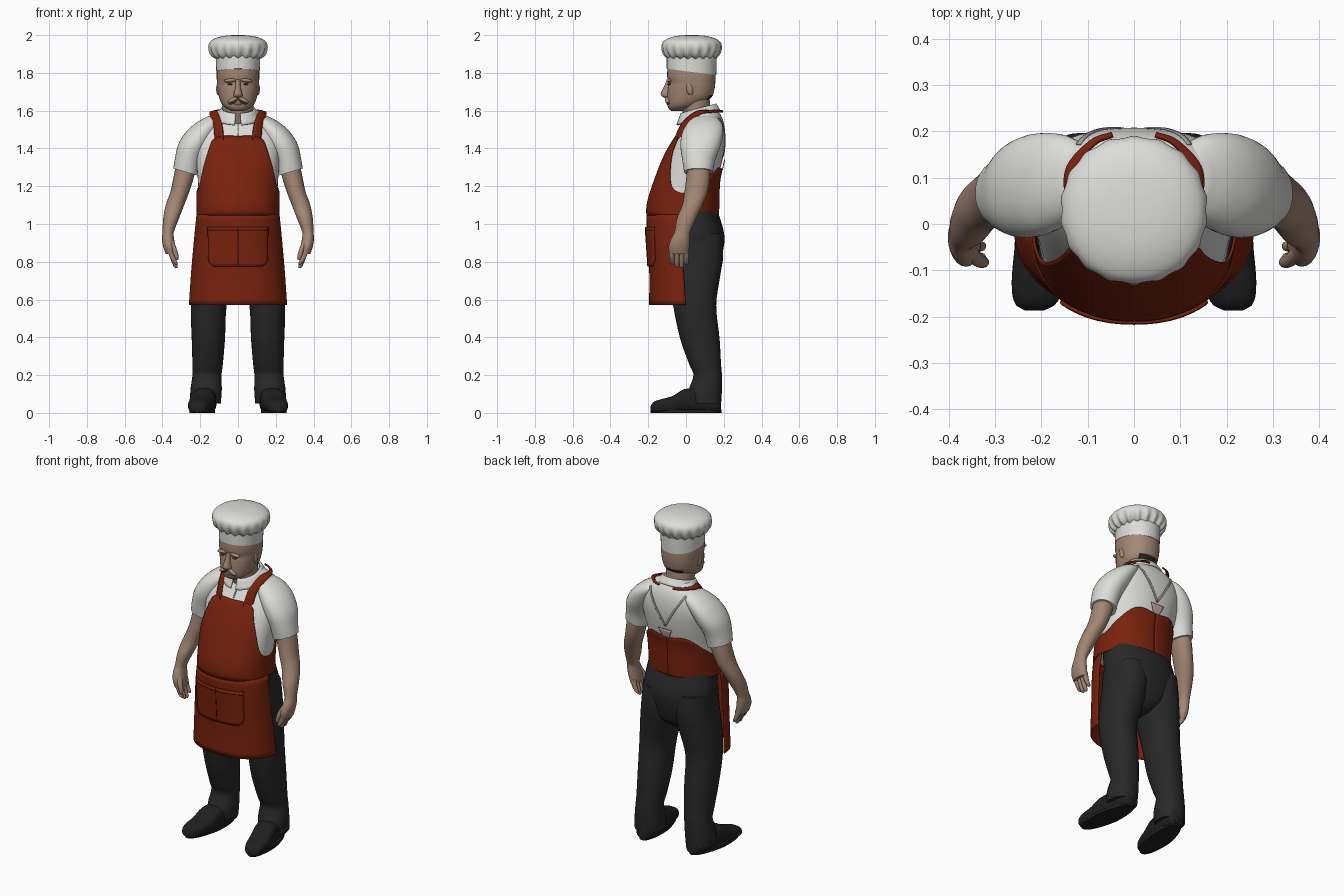
import bpy
from math import sin, cos, pi, atan2, radians

if "Cube" in bpy.data.objects:
    bpy.data.objects.remove(bpy.data.objects["Cube"])


def colour(name, r, g, b):
    m = bpy.data.materials.new(name)
    m.use_nodes = True
    m.diffuse_color = (r, g, b, 1)
    bsdf = m.node_tree.nodes["Principled BSDF"]
    bsdf.inputs["Base Color"].default_value = (r, g, b, 1)
    bsdf.inputs["Roughness"].default_value = 0.8
    return m


skin = colour("skin", .36, .235, .17)
hair = colour("hair", .37, .255, .18)
white = colour("white cloth", .72, .72, .69)
grey = colour("grey trim", .36, .36, .34)
red = colour("apron red", .19, .016, .004)
dark_red = colour("stitch red", .08, .008, .003)
black = colour("trouser black", .021, .021, .022)
leather = colour("shoe leather", .014, .014, .015)
eye_dark = colour("eye brown", .07, .04, .03)
pale = colour("pale patch", .52, .4, .34)
P = 2.2


def at(table, h):
    """Smoothly interpolate the rows of a table at height h."""
    h = min(max(h, table[0][0]), table[-1][0])
    i = max(k for k in range(len(table) - 1) if table[k][0] <= h)
    a, b = table[i], table[i + 1]
    p, q = table[max(i - 1, 0)], table[min(i + 2, len(table) - 1)]
    w = b[0] - a[0]
    f = (h - a[0]) / w
    out = []
    for c in range(1, len(a)):
        ma = (b[c] - p[c]) / (b[0] - p[0]) * w
        mb = (q[c] - a[c]) / (q[0] - a[0]) * w
        out.append((2*f**3 - 3*f*f + 1) * a[c] + (f**3 - 2*f*f + f) * ma
                   + (3*f*f - 2*f**3) * b[c] + (f**3 - f*f) * mb)
    return out


def spow(v, e):
    return (abs(v) ** e) * (1 if v > 0 else -1)


def surf(table, t, h, off=0, p=P):
    """Point on a body at angle t from the front."""
    cx, rx, lo, hi = at(table, h)
    return (cx + (rx + off) * spow(sin(t), 2 / p),
            (lo + hi) / 2 - ((hi - lo) / 2 + off) * spow(cos(t), 2 / p), h)


def face_y(table, x, z, off, side=-1):
    """Depth of a body's front or back at x, z."""
    cx, rx, lo, hi = at(table, z)
    k = max(0, 1 - min(1, abs((x - cx) / rx)) ** P) ** (1 / P)
    return (lo + hi) / 2 + side * ((hi - lo) / 2 * k + off)


def finish(name, verts, faces, mats):
    me = bpy.data.meshes.new(name)
    me.from_pydata(verts, [], faces)
    ob = bpy.data.objects.new(name, me)
    bpy.context.collection.objects.link(ob)
    for m in mats:
        me.materials.append(m)
    bpy.ops.object.select_all(action='DESELECT')
    ob.select_set(True)
    bpy.context.view_layer.objects.active = ob
    bpy.ops.object.mode_set(mode='EDIT')
    bpy.ops.mesh.select_all(action='SELECT')
    bpy.ops.mesh.normals_make_consistent(inside=False)
    bpy.ops.object.mode_set(mode='OBJECT')
    bpy.ops.object.shade_smooth_by_angle(angle=radians(50))
    return ob


def loft(name, table, *mats, s=1, n=32, k=4, p=P, lying=False, warp=None, rule=None):
    """Stack rounded sections (height, cx, rx, low, high) into a closed body."""
    hs = [a[0] + (b[0] - a[0]) * j / k for a, b in zip(table, table[1:]) for j in range(k)]
    hs.append(table[-1][0])
    verts = []
    for h in hs:
        for i in range(n):
            x, y, z = surf(table, 2 * pi * i / n, h, 0, p)
            if lying:
                y, z = z, y
            if warp:
                x, y, z = warp(x, y, z)
            verts.append((x * s, y, z))
    faces = [(r*n + i, r*n + (i+1) % n, r*n + n + (i+1) % n, r*n + n + i)
             for r in range(len(hs) - 1) for i in range(n)]
    faces += [tuple(range(n)), tuple(range(len(verts) - n, len(verts)))]
    ob = finish(name, verts, faces, mats)
    if rule:
        for f in ob.data.polygons:
            f.material_index = rule(f.center)


def sheet(name, f, nu, nv, mat, thick=.006):
    """Cloth panel from a function of u, v in 0..1."""
    verts = [f(i / nu, j / nv) for j in range(nv + 1) for i in range(nu + 1)]
    w = nu + 1
    faces = [(j*w + i, j*w + i + 1, j*w + w + i + 1, j*w + w + i)
             for j in range(nv) for i in range(nu)]
    ob = finish(name, verts, faces, [mat])
    mod = ob.modifiers.new("thickness", 'SOLIDIFY')
    mod.thickness, mod.offset = thick, 0


def blob(name, loc, size, mat, rot=(0, 0, 0)):
    bpy.ops.mesh.primitive_uv_sphere_add(segments=20, ring_count=12, location=loc, rotation=rot)
    ob = bpy.context.object
    ob.name, ob.scale = name, size
    ob.data.materials.append(mat)
    bpy.ops.object.shade_smooth()


# Shirt body and trouser seat
torso = [(1, 0, .208, -.195, .16), (1.1, 0, .207, -.197, .165), (1.23, 0, .212, -.158, .17),
         (1.365, 0, .224, -.104, .198), (1.45, 0, .227, -.055, .208), (1.52, 0, .205, -.005, .203),
         (1.57, 0, .155, .025, .188), (1.61, 0, .09, .04, .16)]
loft("shirt_body", [r for r in torso if r[0] > 1.05], white, n=48)
loft("trouser_seat", [(.71, 0, .03, 0, .11), (.76, 0, .14, -.05, .165), (.85, 0, .2, -.085, .194),
                      (.94, 0, .217, -.1, .203), (1.08, 0, .205, -.12, .165)], black, n=48)

# Apron: fitted bib and band, then a skirt open at the back
bib_top = [(0, 1.465), (17, 1.465), (32, 1.445), (39, 1.39), (50, 1.31), (67, 1.2), (85, 1.165),
           (100, 1.175), (120, 1.225), (150, 1.295), (180, 1.285)]


def bib(u, v):
    t = 360 * u - 180
    top = at(bib_top, abs(t))[0]
    return surf(torso, radians(t), 1.045 + v * (top - 1.045), .009)


skirt = [(.572, 0, .257, -.192, .19), (.76, 0, .244, -.192, .165), (.97, 0, .225, -.205, .155),
         (1.05, 0, .217, -.206, .171)]
sheet("apron_bib", bib, 120, 16, red)
sheet("apron_skirt", lambda u, v: surf(skirt, pi * (u - .5), .572 + .478 * v), 48, 16, red)


def on_skirt(x, z, off):
    return (x, face_y(skirt, x, z, off), z)


def pocket(u, v):
    half = .158 - .03 * max(0, 1 - v * 5) ** 2
    return on_skirt((2 * u - 1) * half, .775 + .21 * v, .007)


sheet("apron_pocket", pocket, 24, 12, red, .008)
sheet("pocket_hem", lambda u, v: on_skirt(.156 * (2*u - 1), .966 + .004 * v, .0115), 24, 1, dark_red, .002)
sheet("pocket_seam", lambda u, v: on_skirt(.004 * (u - .5), .78 + .2 * v, .0115), 1, 12, dark_red, .002)

# Neck straps: rows hold the inner edge and the outer edge
strap = [(0, .074, -.062, 1.445, .122, -.038, 1.435), (1, .086, -.022, 1.53, .128, .004, 1.52),
         (2, .108, .05, 1.592, .149, .07, 1.58), (3, .122, .12, 1.6, .143, .128, 1.592),
         (4, .085, .172, 1.602, .092, .18, 1.592), (5, .045, .19, 1.6, .048, .196, 1.592)]

for s, side in ((1, "left"), (-1, "right")):
    def neck_strap(u, v):
        e = at(strap, 5 * v)
        return (s * (e[0] + u * (e[3] - e[0])), e[1] + u * (e[4] - e[1]), e[2] + u * (e[5] - e[2]))

    def back_strap(u, v):
        x, z = .12 * v + .009 * (u - .5), 1.36 + .2 * v - .006 * (u - .5)
        return (s * x, face_y(torso, x, z, .002, 1), z)

    sheet(side + "_neck_strap", neck_strap, 3, 24, red, .008)
    sheet(side + "_back_strap", back_strap, 2, 16, grey, .004)

    # Sleeve and arm
    loft(side + "_sleeve", [(1.275, .277, .066, -.01, .142), (1.34, .264, .07, -.02, .155),
                            (1.42, .233, .084, -.03, .185), (1.49, .193, .08, -.018, .197),
                            (1.54, .15, .066, .012, .187), (1.572, .12, .035, .05, .15)], white, s=s, p=2.1,
         warp=lambda x, y, z: (x, y, z + .3 * (x - .277) * max(0, 1 - (z - 1.275) / .1)))
    loft(side + "_arm", [(.84, .356, .026, -.088, .014), (.88, .364, .032, -.092, .018),
                         (.92, .37, .032, -.08, .02), (.955, .37, .03, -.062, .022),
                         (1.03, .354, .042, -.048, .055), (1.1, .334, .049, -.02, .088),
                         (1.17, .308, .05, -.008, .115), (1.25, .287, .054, .002, .128),
                         (1.33, .272, .053, .008, .128)], skin, s=s, n=24, p=2.1)
    for i, tip in enumerate((.785, .768, .766, .785)):
        y = -.073 + .025 * i
        loft(f"{side}_finger_{i + 1}", [(tip, .326, .004, y - .005, y + .005),
                                        (tip + .008, .33, .011, y - .011, y + .011),
                                        (.82, .345, .015, y - .013, y + .013),
                                        (.865, .357, .019, y - .014, y + .014)], skin, s=s, n=10, k=3, p=2)
    loft(side + "_thumb", [(.81, .322, .005, -.09, -.078), (.825, .325, .012, -.095, -.07),
                           (.87, .338, .014, -.092, -.062), (.92, .36, .016, -.07, -.035)],
         skin, s=s, n=10, k=3, p=2)

    # Trouser leg and shoe
    loft(side + "_trouser_leg", [(.05, .172, .081, .02, .186), (.12, .169, .083, .015, .19),
                                 (.2, .164, .077, .04, .19), (.25, .161, .08, .02, .186),
                                 (.39, .157, .088, -.03, .178), (.57, .155, .095, -.068, .16),
                                 (.72, .13, .107, -.085, .18), (.83, .114, .106, -.09, .197),
                                 (.95, .109, .102, -.085, .19)], black, s=s)
    loft(side + "_shoe", [(-.187, .215, .02, .008, .035), (-.175, .213, .042, .002, .055),
                          (-.14, .208, .056, 0, .07), (-.07, .196, .064, 0, .09),
                          (-.01, .186, .066, 0, .125), (.08, .175, .06, 0, .13),
                          (.165, .168, .052, 0, .11), (.186, .166, .034, .01, .09)],
         leather, s=s, lying=True, p=2.8)
    loft(side + "_sole", [(0, .19, .066, -.187, .187), (.018, .19, .066, -.187, .187)], leather,
         s=s, k=1, warp=lambda x, y, z: (.19 + (x - .19) * (1 - .8 * abs(y)) - .12 * y, y, z))

    # Eye, brow, ear and moustache half
    blob(side + "_eye", (s * .042, -.089, 1.74), (.014, .012, .004), eye_dark)
    blob(side + "_brow", (s * .042, -.09, 1.76), (.034, .014, .01), skin, (0, s * .1, 0))
    blob(side + "_ear", (s * .104, .02, 1.715), (.012, .018, .034), skin, (.2, 0, 0))
    blob(side + "_moustache", (s * .026, -.098, 1.658), (.034, .014, .011), hair, (0, s * .5, 0))
    blob(side + "_mouth_shadow", (s * .022, -.094, 1.648), (.03, .01, .008), eye_dark, (0, s * .5, 0))


# Collar folded round an open neck, with a placket below
def collar(u, v):
    t = radians(8 + 344 * u)
    rise = (1 - cos(t)) / 2
    rx, ry = .084 + .034 * v, .09 + .024 * v
    z = 1.585 + .05 * rise - v * (.062 - .024 * rise)
    return (rx * sin(t), .066 - ry * cos(t), z)


sheet("shirt_collar", collar, 48, 4, white, .01)
sheet("shirt_placket", lambda u, v: (.006 * (u - .5), face_y(torso, 0, 1.47 + .05 * v, .003), 1.47 + .05 * v),
      1, 8, grey, .004)


def label(u, v):
    x, z = (2 * u - 1) * (.02 + .025 * v), 1.285 + .055 * v
    return (x, face_y(torso, x, z, .012, 1), z)


sheet("strap_crossing_patch", label, 8, 4, pale, .004)

# Neck, head with close-cropped hair and dark nape, nose and lower lip
loft("neck", [(1.52, 0, .075, .005, .14), (1.58, 0, .08, -.015, .134), (1.67, 0, .086, -.03, .124)], skin, p=2)


def head_colour(c):
    if c.z < 1.685 and c.y > .09 and abs(c.x) < .06:
        return 2
    return int(c.z > 1.66 and c.y > .055)


loft("head", [(1.597, 0, .03, -.075, -.02), (1.608, 0, .055, -.09, .03), (1.63, 0, .082, -.098, .08),
              (1.67, 0, .1, -.1, .135), (1.72, 0, .109, -.096, .152), (1.745, 0, .111, -.092, .155),
              (1.78, 0, .113, -.1, .157), (1.86, 0, .111, -.095, .156)], skin, hair, black, n=40, p=2.2,
     rule=head_colour)
loft("nose", [(1.668, 0, .012, -.112, -.07), (1.676, 0, .024, -.128, -.07), (1.69, 0, .023, -.134, -.07),
              (1.72, 0, .015, -.12, -.07), (1.765, 0, .012, -.1, -.07)], skin, n=16, p=2)
blob("lower_lip", (0, -.093, 1.636), (.024, .01, .007), skin)

# Hat: plain band under a pleated puff
loft("hat_band", [(1.805, 0, .115, -.102, .16), (1.9, 0, .117, -.102, .163)], white, n=48, p=2.1,
     warp=lambda x, y, z: (x, y, z - .13 * (y - .03)))


def pleat(x, y, z):
    fade = max(0, min(1, (1.965 - z) / .06))
    k = 1 + .03 * fade * cos(18 * atan2(x, .03 - y))
    return (x * k, .03 + (y - .03) * k, z - .12 * fade * (k - 1))


loft("hat_puff", [(1.875, 0, .11, -.088, .148), (1.89, 0, .136, -.108, .166), (1.915, 0, .152, -.123, .183),
                  (1.945, 0, .157, -.128, .188), (1.968, 0, .146, -.118, .178), (1.985, 0, .116, -.088, .148),
                  (1.996, 0, .072, -.045, .105), (2, 0, .03, 0, .06)], white, n=160, p=2.1, warp=pleat)
